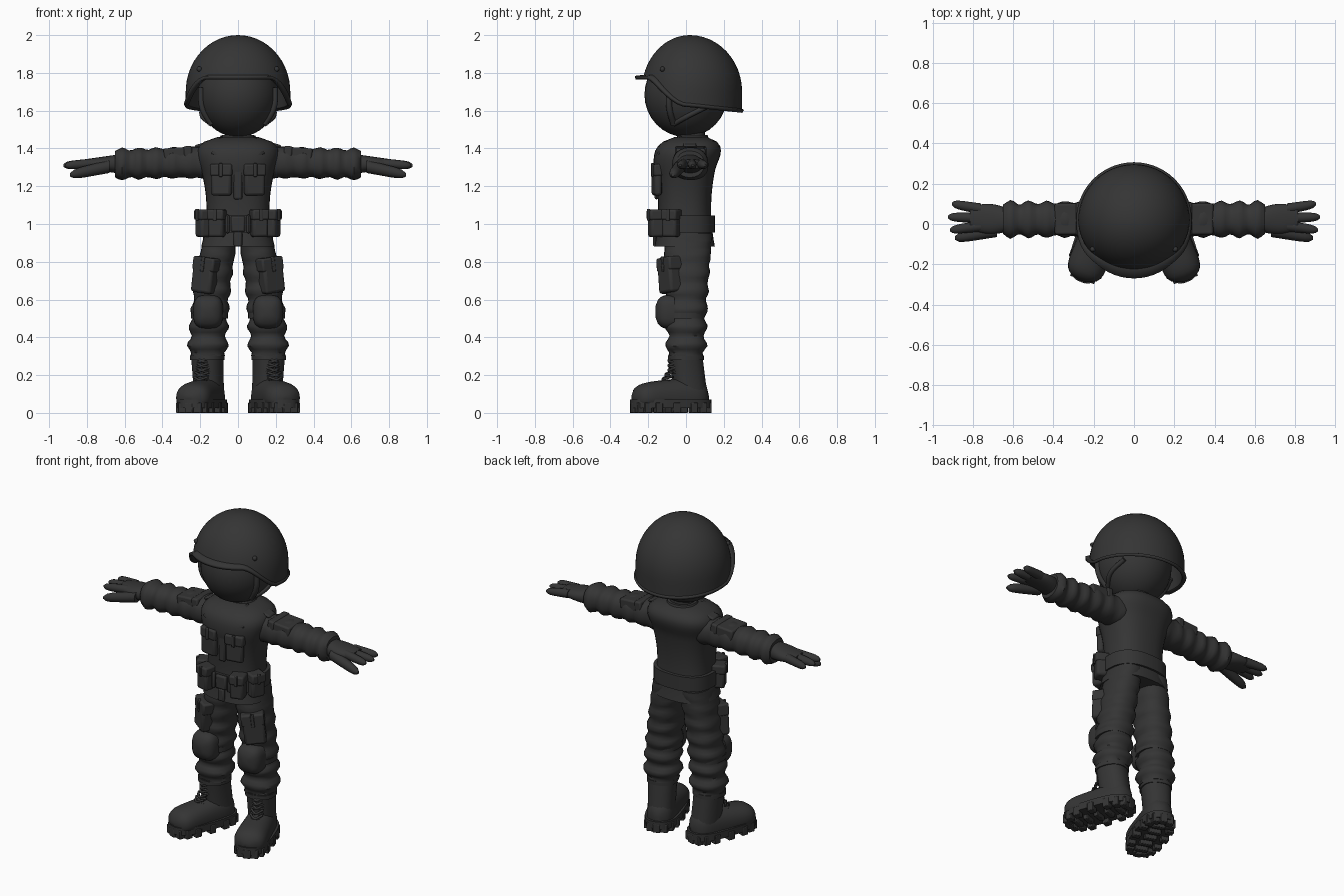
import bpy, bmesh, math
from mathutils import Matrix, Vector

default_cube = bpy.data.objects.get("Cube")
if default_cube:
    bpy.data.objects.remove(default_cube)

charcoal = bpy.data.materials.new("charcoal")
charcoal.use_nodes = True
charcoal.diffuse_color = (0.035, 0.035, 0.035, 1)
shader = charcoal.node_tree.nodes["Principled BSDF"]
shader.inputs["Base Color"].default_value = charcoal.diffuse_color
made = []


def finish(name, data, mirror):
    data.materials.append(charcoal)
    part = bpy.data.objects.new(name, data)
    bpy.context.collection.objects.link(part)
    if mirror:
        part.modifiers.new("mirror", "MIRROR").use_mirror_merge = False
    made.append(part)
    return part


def mesh_part(name, bm, mirror):
    bmesh.ops.recalc_face_normals(bm, faces=bm.faces)
    mesh = bpy.data.meshes.new(name)
    bm.to_mesh(mesh)
    bm.free()
    return finish(name, mesh, mirror)


def thicken(part, thickness):
    solid = part.modifiers.new("thickness", "SOLIDIFY")
    solid.thickness, solid.offset = thickness, -1


def signed_power(value, power):
    return math.copysign(abs(value) ** (2 / power), value)


def loft(name, axis, start, end, rule, steps=8, sides=24, power=2.3, fold=0,
         mirror=True, place=Matrix(), floor=-1):
    """Skin rounded sections; rule(t) gives centre u, centre v, radius u, radius v."""
    bm = bmesh.new()
    rings = []
    for i in range(steps + 1):
        t = i / steps
        along = start + (end - start) * t
        cu, cv, ru, rv = rule(t)
        ring = []
        for k in range(sides):
            angle = math.tau * k / sides
            crease = 1 + fold * math.sin(3 * angle + 2 * i)
            u = cu + crease * ru * signed_power(math.cos(angle), power)
            v = cv + crease * rv * signed_power(math.sin(angle), power)
            point = Vector({"x": (along, u, v), "y": (u, along, v), "z": (u, v, along)}[axis])
            point.z = max(point.z, floor)
            ring.append(bm.verts.new(place @ point))
        rings.append(ring)
    for low, high in zip(rings, rings[1:]):
        for k in range(sides):
            bm.faces.new((low[k - 1], low[k], high[k], high[k - 1]))
    bm.faces.new(rings[0])
    bm.faces.new(rings[-1])
    return mesh_part(name, bm, mirror)


def box(name, loc, size, turn=0, tilt=0, mirror=True, bevel=0.01, place=Matrix()):
    rotation = (Matrix.Rotation(math.radians(turn), 4, "Z")
                @ Matrix.Rotation(math.radians(tilt), 4, "Y"))
    bm = bmesh.new()
    bmesh.ops.create_cube(bm, size=1, matrix=place @ Matrix.Translation(loc)
                          @ rotation @ Matrix.Diagonal((*size, 1)))
    part = mesh_part(name, bm, mirror)
    edge = part.modifiers.new("bevel", "BEVEL")
    edge.width, edge.segments = bevel, 2


def pocket(name, loc, size, turn, tilt=0):
    """Rounded pocket with an overhanging flap and a small fastener tab."""
    body, flap = Vector(loc), Vector(size)
    rise = flap.z / 2
    a = math.radians(turn)
    outward = Vector((math.sin(a), -math.cos(a), 0)) * flap.y / 2
    top = body + Vector((rise * math.sin(math.radians(tilt)), 0, rise * 0.7))
    box(name, body, flap, turn, tilt, bevel=0.015)
    box(name + "_flap", top, (flap.x * 1.07, flap.y * 1.15, rise * 0.8), turn, tilt)
    box(name + "_tab", top + outward * 1.1, (0.02, 0.015, rise * 0.9), turn, tilt, bevel=0.004)


def ball(name, loc, size, mirror, segments=32):
    bm = bmesh.new()
    bmesh.ops.create_uvsphere(bm, u_segments=segments, v_segments=segments // 2, radius=1,
                              matrix=Matrix.Translation(loc) @ Matrix.Diagonal((*size, 1)))
    mesh_part(name, bm, mirror)


def tube(name, points, radius, place=Matrix()):
    curve = bpy.data.curves.new(name, "CURVE")
    curve.dimensions, curve.use_fill_caps = "3D", True
    curve.bevel_depth, curve.bevel_resolution = radius, 2
    spline = curve.splines.new("BEZIER")
    spline.bezier_points.add(len(points) - 1)
    for knot, point in zip(spline.bezier_points, points):
        knot.co = place @ Vector(point)
        knot.handle_left_type = knot.handle_right_type = "AUTO"
    finish(name, curve, True)


# Head and neck
HEAD = Vector((0, 0, 1.685))
ball("head", HEAD, (0.213, 0.22, 0.225), False)
loft("neck", "z", 1.36, 1.56, lambda t: (0, 0.03, 0.07, 0.07), mirror=False)


def on_head(bearing, height):
    b, h = math.radians(bearing), math.radians(height)
    return HEAD + 0.22 * Vector((math.sin(b) * math.cos(h), -math.cos(b) * math.cos(h), math.sin(h)))


# Chin straps
tube("front_strap", [on_head(65, h) for h in (10, -20, -45)], 0.017)
tube("rear_strap", [on_head(65 + 30 * i, 15 * i - 45) for i in range(3)], 0.014)

# Helmet shell: high front edge, dropping behind the temples, flared lip
bm = bmesh.new()
around, levels = 56, 14
crown = bm.verts.new((0, 0.02, 2))
rows = []
for j in range(1, levels + 2):
    row = []
    for k in range(around):
        bearing = math.remainder(math.tau * k / around, math.tau)
        ahead = math.cos(bearing)
        front = max(0, ahead)
        drop = min(1, max(0, abs(bearing) / 0.9 - 0.7))
        depth = 0.21 + 0.15 * drop * drop * (3 - 2 * drop) + 0.03 * max(0, -ahead)
        down = depth * (1 - math.cos(min(j / levels, 1) * math.pi / 2))
        s = min(1, down / 0.3)
        r = (0.277 - 0.022 * front ** 2) * math.sqrt(s * (2 - s))
        if j > levels:
            r += 0.01 + 0.037 * front ** 1.5
            down += 0.006
        row.append(bm.verts.new((r * math.sin(bearing), 0.02 - r * ahead, 2 - down)))
    rows.append(row)
for k in range(around):
    bm.faces.new((crown, rows[0][k - 1], rows[0][k]))
    for upper, lower in zip(rows, rows[1:]):
        bm.faces.new((upper[k - 1], lower[k - 1], lower[k], upper[k]))
thicken(mesh_part("helmet", bm, False), 0.018)
ball("helmet_rivet", (0.205, -0.125, 1.82), [0.014] * 3, True, 12)


# Jacket: pinched at the waist, rounded off over the shoulders
def jacket_section(t):
    z = 0.88 + 0.58 * t
    spread = (z - 1.08) ** 2
    shoulder = max(0, (z - 1.3) / 0.17)
    narrow = math.sqrt(1 - shoulder ** 3)
    return 0, 0.035 * shoulder - 0.007, (0.167 + 0.7 * spread) * narrow, (0.14 + 0.5 * spread) * narrow


loft("jacket", "z", 0.88, 1.46, jacket_section, steps=24, sides=32, power=2.5, mirror=False)
loft("collar_band", "z", 1.4, 1.47, lambda t: (0, 0.035, 0.115 - 0.03 * t, 0.1 - 0.02 * t),
     mirror=False)
bm = bmesh.new()
bm.faces.new([bm.verts.new(p) for p in (
    (0.02, -0.1, 1.42), (0.05, -0.17, 1.34), (0.14, -0.15, 1.38), (0.09, -0.03, 1.47))])
thicken(mesh_part("collar_lapel", bm, True), 0.02)
box("placket", (0, -0.156, 1.25), (0.045, 0.02, 0.24), mirror=False)
box("lower_placket", (0, -0.165, 0.92), (0.045, 0.02, 0.08), mirror=False)
pocket("chest_pocket", (0.088, -0.155, 1.23), (0.11, 0.04, 0.16), 10)
box("shoulder_strap", (0.165, 0.02, 1.425), (0.13, 0.07, 0.02), tilt=16)

# Belt, buckle and pouches
loft("belt", "z", 0.955, 1.045, lambda t: (0, -0.005, 0.187, 0.158), steps=1, sides=40,
     power=2.5, mirror=False)
box("buckle", (0, -0.163, 1), (0.075, 0.03, 0.085), mirror=False)
box("buckle_clip", (0.055, -0.162, 1), (0.02, 0.03, 0.1))
pocket("front_pouch", (0.112, -0.158, 1), (0.085, 0.075, 0.14), 15)
pocket("side_pouch", (0.178, -0.078, 1), (0.085, 0.075, 0.14), 65)


# Sleeves: gathered into folds towards the cuff
def sleeve_section(t):
    shoulder = 0.018 * (1 - t) ** 4
    gather = 0.013 * t * math.cos(40 * (t - 0.62))
    return 0.023, 1.33 - 0.013 * t, 0.084 + shoulder + gather, 0.078 + shoulder + gather * 0.7


loft("sleeve", "x", 0.08, 0.65, sleeve_section, steps=32, fold=0.015)
box("sleeve_pocket", (0.32, 0.025, 1.372), (0.145, 0.155, 0.065), tilt=4)
box("sleeve_flap", (0.265, 0.025, 1.38), (0.045, 0.165, 0.065), tilt=4)

# Hands
loft("palm", "x", 0.62, 0.815, lambda t: (
    0.02 + 0.01 * t, 1.318, 0.055 + 0.02 * math.sin(math.pi * t), 0.052 - 0.028 * t))


def finger(name, base, tip, radius):
    start, end = Vector(base), Vector(tip)

    def section(t):
        middle = start.lerp(end, t)
        r = radius * (1 - 0.2 * t) * math.sqrt(1.1 - t ** 8)
        return middle.y, middle.z, r, r
    loft(name, "x", start.x, end.x, section, steps=10, sides=12, power=2)


finger("rear_finger", (0.76, 0.075, 1.32), (0.905, 0.1, 1.31), 0.026)
finger("middle_finger", (0.76, 0.03, 1.32), (0.925, 0.035, 1.31), 0.026)
finger("front_finger", (0.76, -0.01, 1.32), (0.915, -0.03, 1.31), 0.026)
finger("thumb", (0.68, -0.03, 1.305), (0.89, -0.07, 1.26), 0.033)


# Trousers: splayed legs with folds below the knee
def leg_section(t):
    splay = math.sin(t * math.pi / 2)
    gather = 0.013 * t * math.cos(43 * (t - 0.615))
    return 0.09 + 0.07 * splay, 0.01 * (1 - t), 0.09 + 0.01 * t + gather, 0.13 - 0.03 * splay + gather


loft("trouser_leg", "z", 0.95, 0.3, leg_section, steps=36, fold=0.015)
pocket("thigh_pocket", (0.173, -0.085, 0.725), (0.125, 0.08, 0.18), 33, -7)


def pad_section(t):
    dome = math.sqrt(1 - 0.9 * t ** 4)
    return 0.158, 0.535, 0.08 * dome, 0.09 * dome


loft("knee_pad", "y", -0.06, -0.162, pad_section, power=3)
loft("knee_strap", "z", 0.5, 0.53, lambda t: (0.152, -0.005, 0.098, 0.104), steps=1)

# Boots, turned outwards
turned = Matrix.Translation((0.152, 0.03, 0)) @ Matrix.Rotation(math.radians(19), 4, "Z")


def foot_section(t):
    rounding = math.sqrt(1 - 0.95 * (2 * t - 1) ** 6)
    return 0, 0.08, (0.08 + 0.022 * t) * rounding, (0.12 - 0.045 * t) * rounding


loft("boot_shaft", "z", 0.05, 0.31, lambda t: (0, -0.035 * t, 0.078 + 0.008 * t ** 3, 0.088),
     place=turned)
loft("boot_cuff", "z", 0.28, 0.305, lambda t: (0, -0.033, 0.09, 0.094), steps=1, place=turned)
loft("boot_foot", "y", 0.09, -0.33, foot_section, steps=20, place=turned, floor=0.045)
loft("boot_sole", "z", 0.025, 0.07, lambda t: (0, -0.117, 0.103, 0.22), steps=1, sides=32,
     power=2.7, place=turned)
lugs = 16
for k in range(lugs):
    angle = math.tau * k / lugs
    x = 0.084 * signed_power(math.cos(angle), 2.7)
    y = 0.2 * signed_power(math.sin(angle), 2.7) - 0.117
    box("sole_lug", (x, y, 0.027), (0.045, 0.04, 0.054), place=turned, bevel=0.004)
for k in range(5):
    box("sole_bar", (0, 0.02 - 0.07 * k, 0.02), (0.075, 0.03, 0.04), place=turned, bevel=0.004)
    # Crossed laces climbing the tongue
    z = 0.175 + 0.025 * k
    y = -0.118 - 0.035 * max(0, 1 - k / 2)
    for side in (-1, 1):
        tube("lace", [(-0.036 * side, y + 0.018, z - 0.01), (0, y - 0.008, z),
                      (0.036 * side, y + 0.018, z + 0.014)], 0.007, turned)

# Smooth shading with sharp creases
bpy.ops.object.select_all(action="DESELECT")
for part in made:
    if part.type == "MESH":
        part.select_set(True)
        bpy.context.view_layer.objects.active = part
bpy.ops.object.shade_smooth_by_angle(angle=math.radians(50))
